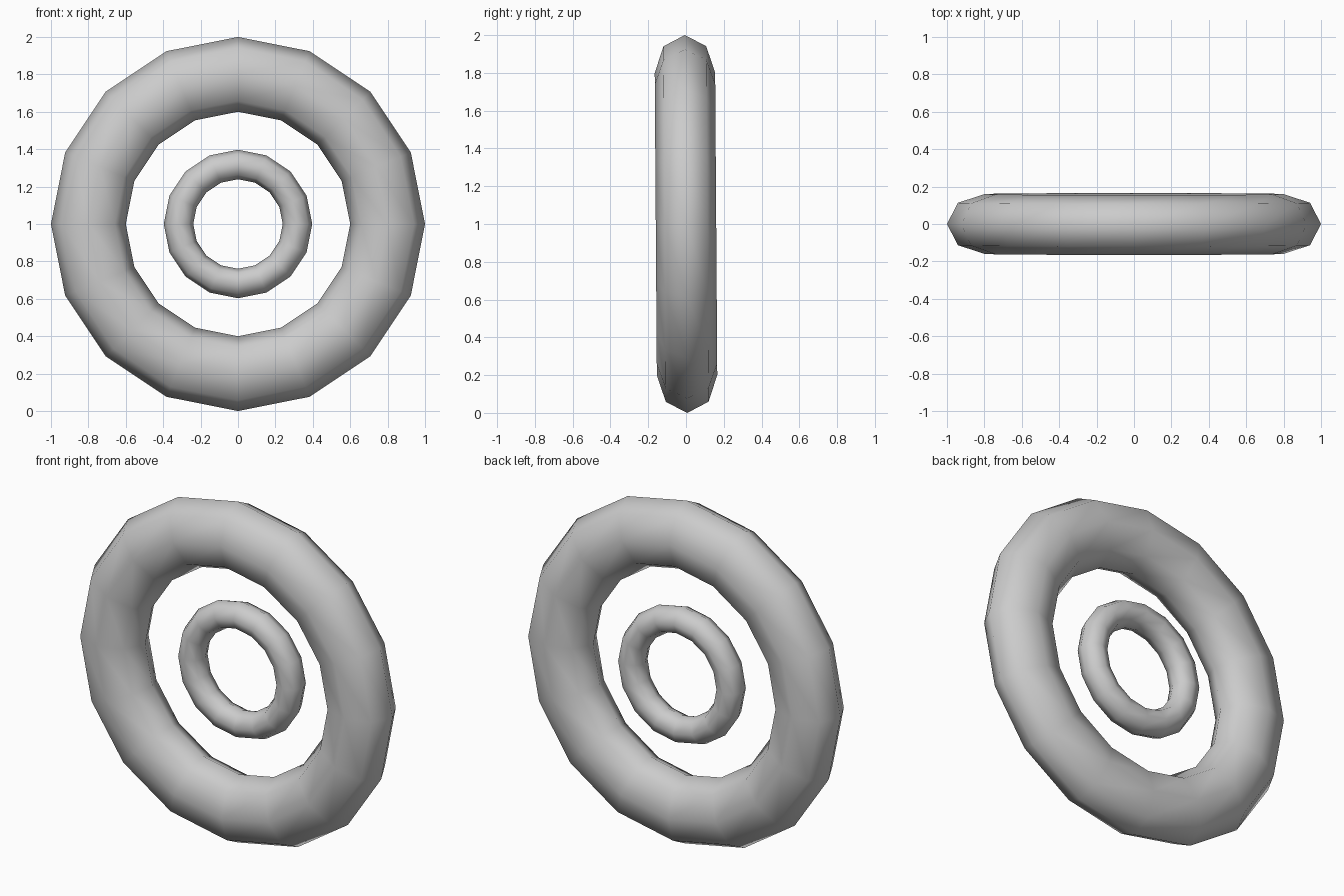
import bpy
import math

cube = bpy.data.objects.get("Cube")
if cube:
    bpy.data.objects.remove(cube, do_unlink=True)

# One plain grey for both rings
grey = bpy.data.materials.new("light_grey")
grey.use_nodes = True
colour = (0.6, 0.6, 0.6, 1)
grey.diffuse_color = colour
grey.node_tree.nodes["Principled BSDF"].inputs["Base Color"].default_value = colour

TILT = math.radians(90.4)  # upright, leaning very slightly forward


def ring(name, major, minor, flatten, y):
    """Upright low-poly ring with an eight-sided section."""
    bpy.ops.mesh.primitive_torus_add(
        major_segments=16, minor_segments=8,
        major_radius=major, minor_radius=minor,
        location=(0, y, 1), rotation=(TILT, 0, 0))
    obj = bpy.context.object
    obj.name = name
    obj.scale.z = flatten
    bpy.ops.object.transform_apply(location=False, rotation=True, scale=True)
    bpy.ops.object.shade_smooth()
    obj.data.materials.append(grey)
    return obj


# Large flattened ring, with a small round ring set slightly back inside it
ring("outer_ring", 0.8, 0.2, 0.8, 0)
ring("inner_ring", 0.318, 0.079, 1.0, 0.037)
